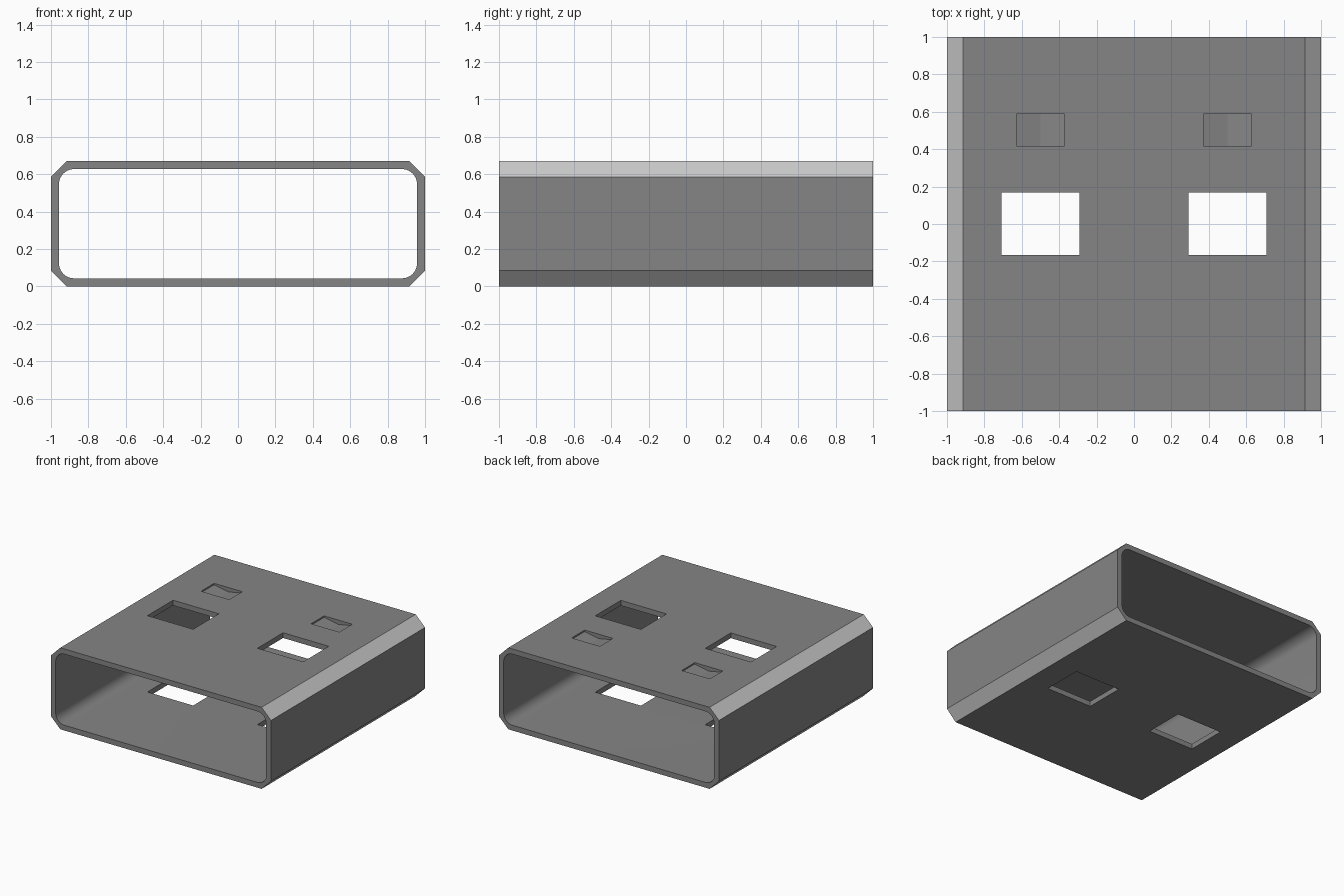
import bpy, bmesh
from math import sin, cos, pi, radians

if "Cube" in bpy.data.objects:
    bpy.data.objects.remove(bpy.data.objects["Cube"])

H, WALL, CH, R = 0.67, 0.043, 0.085, 0.08


def prism(name, profile, y0, y1):
    """Extrude an x-z profile along y."""
    bm = bmesh.new()
    face = bm.faces.new([bm.verts.new((x, y0, z)) for x, z in profile])
    ext = bmesh.ops.extrude_face_region(bm, geom=[face])
    verts = [v for v in ext["geom"] if isinstance(v, bmesh.types.BMVert)]
    bmesh.ops.translate(bm, verts=verts, vec=(0, y1 - y0, 0))
    bmesh.ops.recalc_face_normals(bm, faces=bm.faces)
    me = bpy.data.meshes.new(name)
    bm.to_mesh(me)
    bm.free()
    ob = bpy.data.objects.new(name, me)
    bpy.context.collection.objects.link(ob)
    return ob


def cut(target, cutter):
    mod = target.modifiers.new(cutter.name, "BOOLEAN")
    mod.operation, mod.solver, mod.object = "DIFFERENCE", "EXACT", cutter
    bpy.context.view_layer.objects.active = target
    bpy.ops.object.modifier_apply(modifier=mod.name)
    bpy.data.objects.remove(cutter, do_unlink=True)


def corners(hw, z0, z1, r, steps):
    """Rectangle with each corner cut by an arc of the given steps."""
    pts = []
    for i, (sx, cz) in enumerate([(1, z1 - r), (-1, z1 - r), (-1, z0 + r), (1, z0 + r)]):
        for k in range(steps + 1):
            a = (i + k / steps) * pi / 2
            pts.append((sx * (hw - r) + r * cos(a), cz + r * sin(a)))
    return pts


# Chamfered sleeve with a round-cornered cavity
shell = prism("plug_shell", corners(1, 0, H, CH, 1), -1, 1)
cut(shell, prism("cavity", corners(0.957, WALL, H - WALL, R, 10), -1.2, 1.2))

for cx in (-0.5, 0.5):
    # Square windows through top and bottom walls
    w = 0.208
    cut(shell, prism("window", [(cx - w, -0.2), (cx + w, -0.2), (cx + w, 0.9), (cx - w, 0.9)],
                     -0.165, 0.168))
    # Shallow V-bottomed dents in the top wall
    d = 0.128
    cut(shell, prism("dent", [(cx - d, H - 0.012), (cx, H - 0.036), (cx + d, H - 0.012),
                              (cx + d, 0.9), (cx - d, 0.9)], 0.418, 0.587))

bpy.ops.object.select_all(action="DESELECT")
shell.select_set(True)
bpy.context.view_layer.objects.active = shell
bpy.ops.object.shade_smooth_by_angle(angle=radians(30))

# Dark metal everywhere except the lighter outer chamfers
me = shell.data
me.materials.clear()
for name, value in (("dark_metal", 0.235), ("light_chamfer", 0.8)):
    mat = bpy.data.materials.new(name)
    mat.diffuse_color = (value, value, value, 1)
    mat.use_nodes = True
    mat.node_tree.nodes["Principled BSDF"].inputs["Base Color"].default_value = mat.diffuse_color
    me.materials.append(mat)
for p in me.polygons:
    c, n = p.center, p.normal
    outer_chamfer = abs(c.x) > 0.93 and abs(n.x) > 0.6 and abs(n.z) > 0.6 \
        and n.x * c.x > 0 and n.z * (c.z - H / 2) > 0
    p.material_index = 1 if outer_chamfer else 0
    # Keep the shallow V crease and flat walls crisp
    if abs(n.y) > 0.5 or (c.z > H - WALL + 0.002 and abs(c.x) < 0.9):
        p.use_smooth = False
